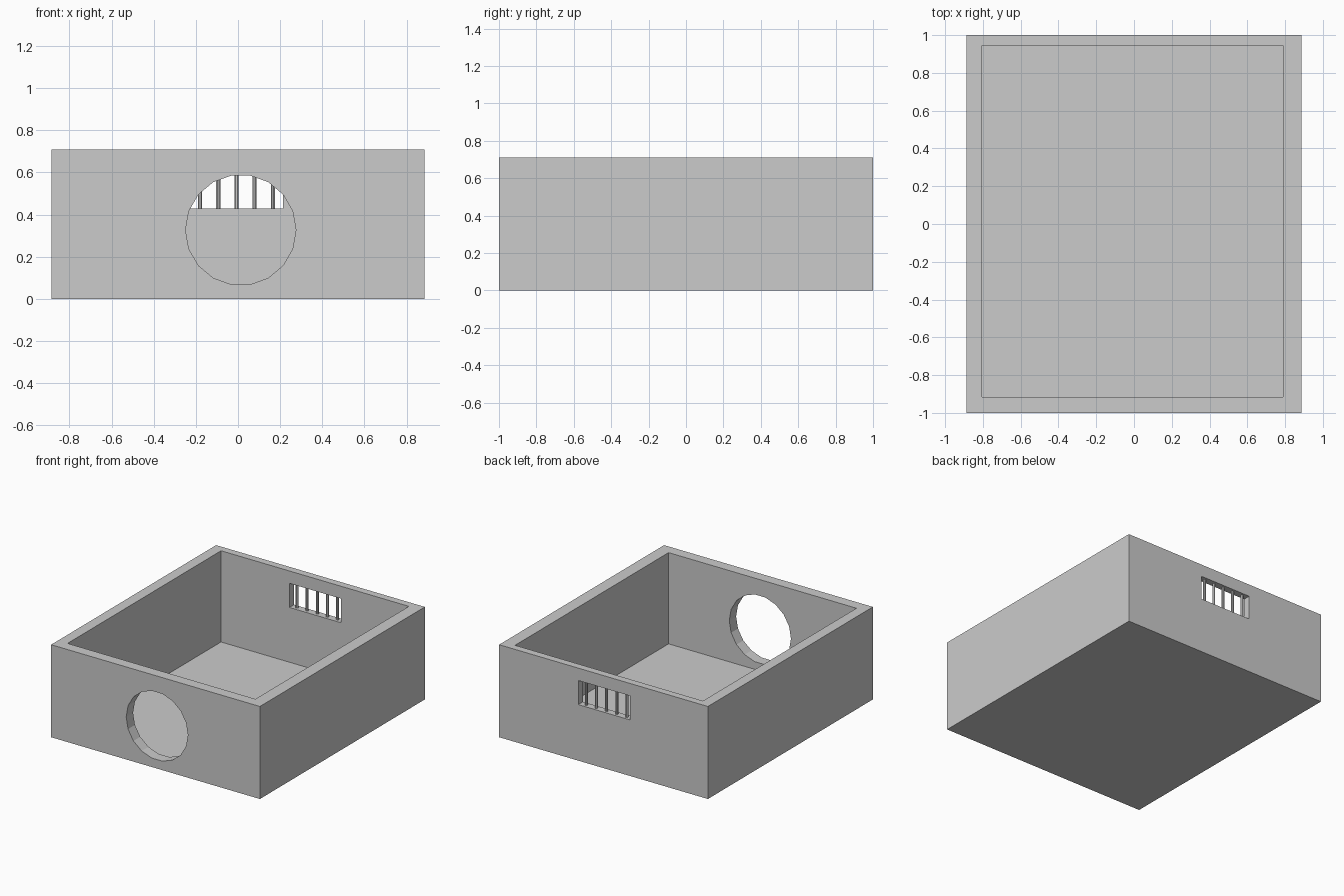
import bpy
from math import radians

if "Cube" in bpy.data.objects:
    bpy.data.objects.remove(bpy.data.objects["Cube"])


def box(name, lo, hi):
    """Axis-aligned box between two corners."""
    bpy.ops.mesh.primitive_cube_add(size=1)
    o = bpy.context.object
    o.name = name
    for v in o.data.vertices:
        v.co = [lo[i] + (v.co[i] + 0.5) * (hi[i] - lo[i]) for i in range(3)]
    return o


def cut(target, cutter):
    """Subtract the cutter from the target, then delete it."""
    m = target.modifiers.new("cut", 'BOOLEAN')
    m.operation = 'DIFFERENCE'
    m.solver = 'EXACT'
    m.object = cutter
    cutter.hide_render = True
    bpy.context.view_layer.objects.active = target
    bpy.ops.object.modifier_apply(modifier=m.name)
    bpy.data.objects.remove(cutter, do_unlink=True)


# Open-topped tray with a thin floor
shell = box("walled_box", (-0.886, -1, 0), (0.886, 1, 0.71))
cut(shell, box("cavity_cutter", (-0.805, -0.917, 0.01), (0.79, 0.944, 0.9)))

# Round 18-sided entrance in the front wall
bpy.ops.mesh.primitive_cylinder_add(vertices=18, radius=0.262, depth=0.3,
                                    location=(0.013, -0.96, 0.327))
entrance = bpy.context.object
entrance.name = "entrance_cutter"
# put a corner at the far left and right, a flat edge at top and bottom
entrance.rotation_euler = (radians(90), radians(90), 0)
cut(shell, entrance)

# Rectangular window in the back wall
WIN_LOW, WIN_HIGH = 0.43, 0.615
cut(shell, box("window_cutter", (-0.224, 0.85, WIN_LOW), (0.214, 1.1, WIN_HIGH)))

# Window bars
for i in range(5):
    bpy.ops.mesh.primitive_cylinder_add(
        vertices=8, radius=0.0105, depth=WIN_HIGH - WIN_LOW,
        location=(-0.18 + 0.0863 * i, 0.972, (WIN_LOW + WIN_HIGH) / 2),
        rotation=(0, 0, radians(22.5)))
    bpy.context.object.name = f"window_bar_{i + 1}"
